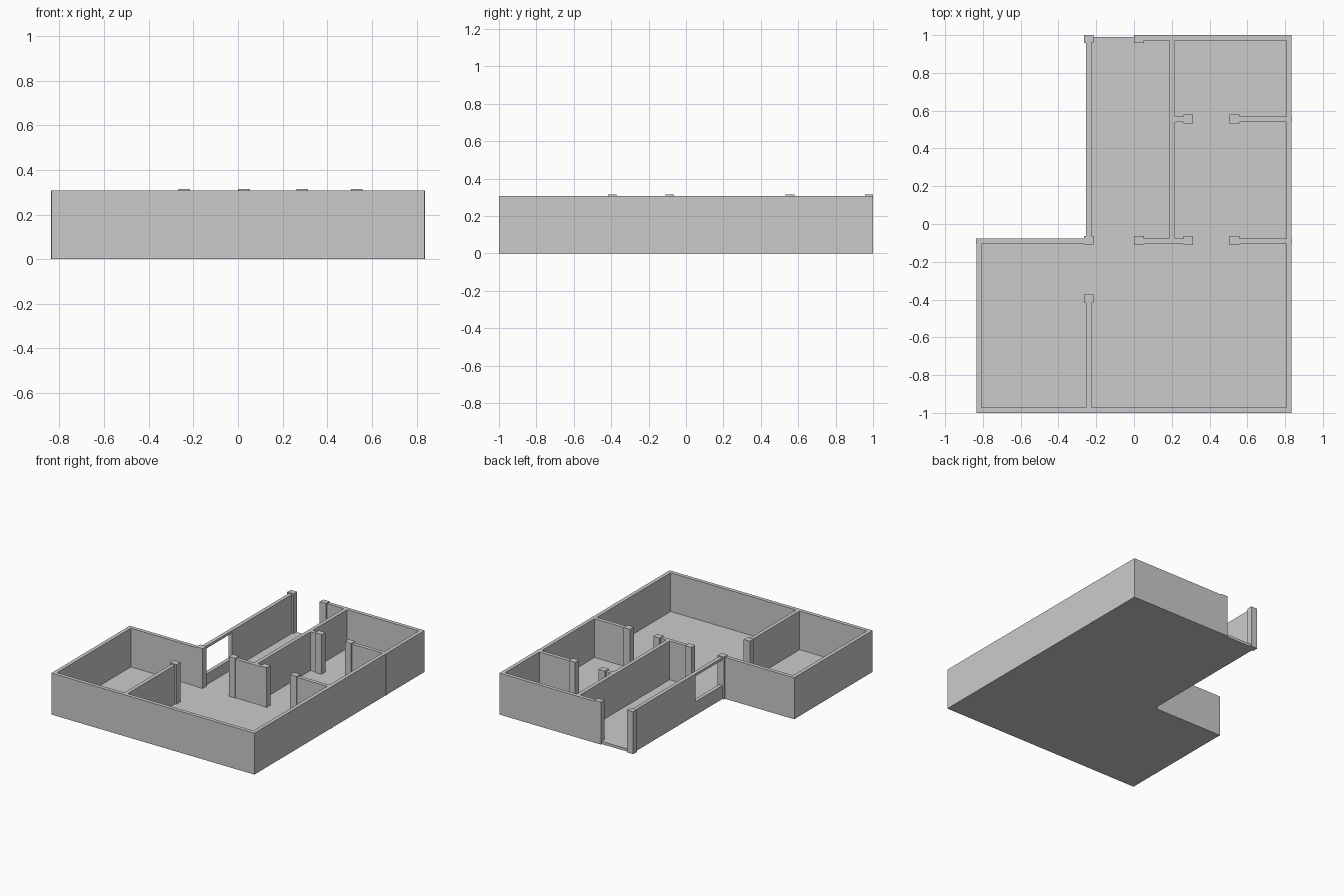
import bpy, bmesh

if "Cube" in bpy.data.objects:
    bpy.data.objects.remove(bpy.data.objects["Cube"])

WALL_TOP = 0.308
POST_TOP = 0.315
FLOOR_TOP = 0.02
T = 0.028          # wall thickness


def box(name, x0, x1, y0, y1, z0=0.0, z1=WALL_TOP):
    bm = bmesh.new()
    bmesh.ops.create_cube(bm, size=1)
    for v in bm.verts:
        v.co = ((x0, x1)[v.co.x > 0], (y0, y1)[v.co.y > 0], (z0, z1)[v.co.z > 0])
    return finish(name, bm)


def finish(name, bm):
    bmesh.ops.recalc_face_normals(bm, faces=bm.faces)
    mesh = bpy.data.meshes.new(name)
    bm.to_mesh(mesh)
    bm.free()
    obj = bpy.data.objects.new(name, mesh)
    bpy.context.collection.objects.link(obj)
    return obj


def wall_x(name, x0, x1, y, **k):
    return box(name, x0, x1, y - T / 2, y + T / 2, **k)


def wall_y(name, x, y0, y1, **k):
    return box(name, x - T / 2, x + T / 2, y0, y1, **k)


# L-shaped floor slab, extruded from its outline
bm = bmesh.new()
outline = [(-0.83, -0.995), (0.83, -0.995), (0.83, 0.99),
           (-0.25, 0.99), (-0.25, -0.083), (-0.83, -0.083)]
face = bm.faces.new([bm.verts.new((x, y, 0)) for x, y in outline])
ext = bmesh.ops.extrude_face_region(bm, geom=[face])
for v in ext["geom"]:
    if isinstance(v, bmesh.types.BMVert):
        v.co.z = FLOOR_TOP
finish("floor", bm)

# Outer walls
X, MID = 0.821, -0.092
wall_x("front_wall", -0.835, 0.835, -0.986)
wall_y("right_wall", X, -0.972, 0.972)
wall_x("back_wall", 0.0, 0.835, 0.986)
wall_y("left_wall", -X, -0.972, MID - T / 2)
wall_x("left_room_back_wall", -0.837, -0.24, MID)

# Hall wall with a window opening
HX = -0.24
WIN0, WIN1 = -0.065, 0.25
wall_y("hall_wall", HX, WIN1, 0.998)
wall_y("window_sill", HX, MID + T / 2, WIN1, z1=0.10)
wall_y("window_head", HX, MID + T / 2, WIN1, z0=0.29)

# Interior partitions
wall_y("left_partition", HX, -1.0, -0.375)
wall_y("long_partition", 0.203, MID + T / 2, 0.972)
wall_x("middle_partition", 0.005, 0.31, MID)
wall_x("middle_partition_right", 0.51, 0.837, MID)
wall_x("rear_partition", 0.217, 0.31, 0.555)
wall_x("rear_partition_right", 0.51, 0.837, 0.555)

# Door and window posts, slightly taller than the walls
posts = [(HX, 0.979), (0.027, 0.979), (0.287, 0.556), (0.532, 0.556),
         (HX, -0.087), (0.027, -0.087), (0.287, -0.087), (0.532, -0.087),
         (HX, -0.395)]
for i, (x, y) in enumerate(posts):
    h = 0.021 if y > 0.9 else 0.023
    box(f"post_{i + 1}", x - 0.026, x + 0.026, y - h, y + h, z1=POST_TOP)
